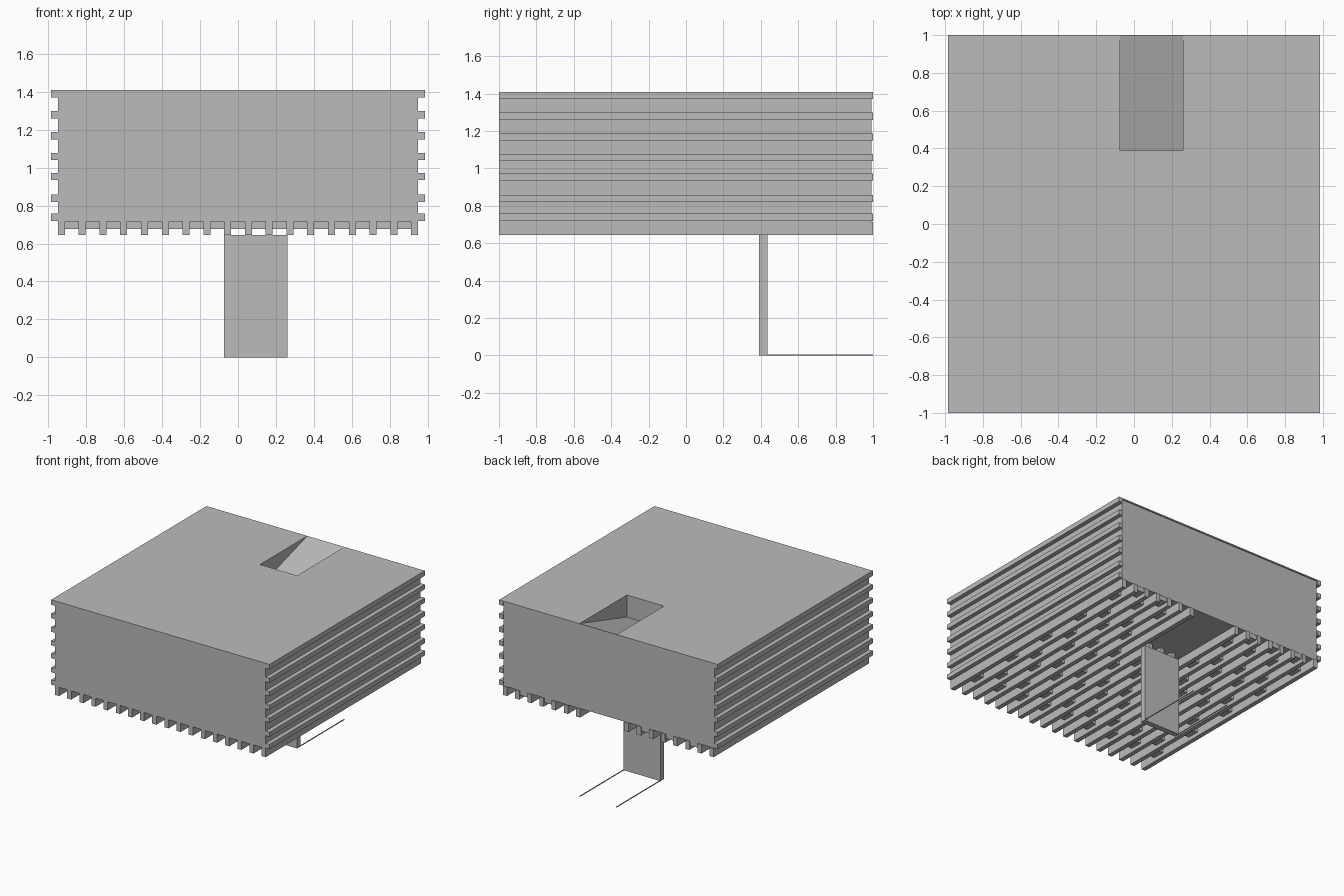
import bpy
import bmesh

old = bpy.data.objects.get("Cube")
if old:
    bpy.data.objects.remove(old, do_unlink=True)

grey = bpy.data.materials.new("plain grey")
grey.use_nodes = True
colour = (0.5, 0.5, 0.5, 1)
grey.diffuse_color = colour
grey.node_tree.nodes["Principled BSDF"].inputs["Base Color"].default_value = colour


def finish(name, bm):
    bmesh.ops.recalc_face_normals(bm, faces=bm.faces)
    mesh = bpy.data.meshes.new(name)
    bm.to_mesh(mesh)
    bm.free()
    mesh.materials.append(grey)
    obj = bpy.data.objects.new(name, mesh)
    bpy.context.collection.objects.link(obj)
    return obj


def add_box(bm, xs, ys, zs):
    verts = bmesh.ops.create_cube(bm, size=1)["verts"]
    for v in verts:
        for i, (lo, hi) in enumerate((xs, ys, zs)):
            v.co[i] = lo if v.co[i] < 0 else hi


def box(name, xs, ys, zs):
    bm = bmesh.new()
    add_box(bm, xs, ys, zs)
    return finish(name, bm)


ROOF, DECK, BASE = 1.41, 0.715, 0.645
HOLE_X = (-0.075, 0.26)
HOLE_Y = (0.39, 1.0)

# Main volume and thin roof sheet
walls = box("walls", (-0.95, 0.95), (-1, 0.992), (DECK, 1.4))
roof = box("roof_sheet", (-0.985, 0.985), (-1, 1), (1.4, ROOF))

# Sloping roof opening, cut with a wedge
bm = bmesh.new()
profile = [(HOLE_Y[1], ROOF), (HOLE_Y[0], ROOF - 0.18),
           (HOLE_Y[0], ROOF + 0.1), (HOLE_Y[1], ROOF + 0.1)]
face = bm.faces.new([bm.verts.new((HOLE_X[0], y, z)) for y, z in profile])
side = bmesh.ops.extrude_face_region(bm, geom=[face])["geom"]
bmesh.ops.translate(bm, vec=(HOLE_X[1] - HOLE_X[0], 0, 0),
                    verts=[g for g in side if isinstance(g, bmesh.types.BMVert)])
cutter = finish("opening_cutter", bm)
cutter.hide_render = True
cutter.hide_set(True)
for obj in (walls, roof):
    cut = obj.modifiers.new("opening", "BOOLEAN")
    cut.operation = "DIFFERENCE"
    cut.solver = "EXACT"
    cut.object = cutter

# Horizontal battens on both sides
bm = bmesh.new()
for z in (0.72, 0.82, 0.935, 1.04, 1.15, 1.26, 1.37):
    top = min(z + 0.038, 1.4)
    add_box(bm, (0.95, 0.985), (-1, 1), (z, top))
    add_box(bm, (-0.985, -0.95), (-1, 1), (z, top))
finish("side_battens", bm)

# Floor joists, shortened in front of the stair bay
COUNT, WIDTH = 18, 0.037
STEP = (1.9 - WIDTH) / (COUNT - 1)
starts = [-0.95 + i * STEP for i in range(COUNT)]
bm = bmesh.new()
for x in starts:
    in_bay = HOLE_X[0] < x + WIDTH / 2 < HOLE_X[1]
    add_box(bm, (x, x + WIDTH), (-1, HOLE_Y[0] if in_bay else 1), (BASE, DECK))
finish("floor_joists", bm)

# Staggered blocking between the joists
bm = bmesh.new()
for i, x in enumerate(starts[:-1]):
    for row in range(5):
        y = -0.85 + row * 0.4 + (i % 2) * 0.15
        middle = x + STEP / 2
        if y > 0.25 and HOLE_X[0] - STEP < middle < HOLE_X[1] + STEP:
            continue
        add_box(bm, (x + WIDTH, x + STEP), (y, min(y + 0.1, 0.99)), (0.677, DECK))
finish("joist_blocking", bm)

# Hanging panel and its two thin ground rails
box("hanging_panel", HOLE_X, (0.39, 0.435), (0, BASE))
bm = bmesh.new()
for x in (HOLE_X[0], HOLE_X[1] - 0.006):
    add_box(bm, (x, x + 0.006), (0.435, 1), (0, 0.006))
finish("ground_rails", bm)
